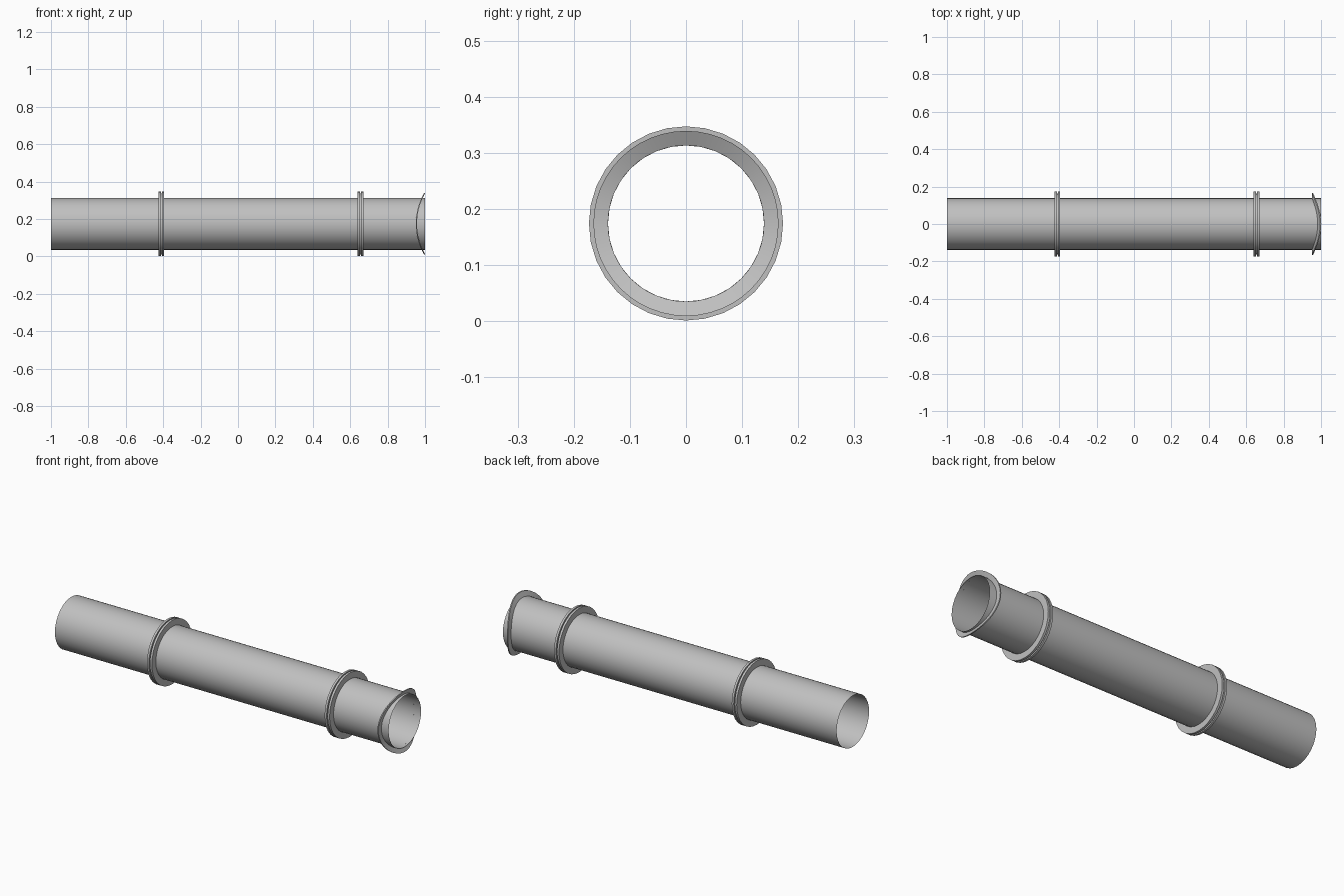
import bpy
import bmesh
from math import cos, sin, pi, sqrt, radians

cube = bpy.data.objects.get("Cube")
if cube:
    bpy.data.objects.remove(cube)

AXIS_Z = 0.174      # height of the duct's centre line
TUBE_R = 0.139
FLANGE_R = 0.173
SADDLE_R = 0.165
MAIN_R = 0.33       # radius of the larger duct the saddle fits on
SIDES = 32

steel = bpy.data.materials.new("galvanised_grey")
steel.use_nodes = True
grey = (0.53, 0.53, 0.53, 1)
steel.diffuse_color = grey
steel.node_tree.nodes["Principled BSDF"].inputs["Base Color"].default_value = grey


def sweep(name, points, closed, sides=SIDES):
    """Sweep a profile round the x axis; each point is a function of the angle."""
    bm = bmesh.new()
    rings = []
    for point in points:
        ring = []
        for i in range(sides):
            a = 2 * pi * i / sides
            x, r = point(a)
            ring.append(bm.verts.new((x, r * sin(a), AXIS_Z + r * cos(a))))
        rings.append(ring)
    pairs = list(zip(rings, rings[1:]))
    if closed:
        pairs.append((rings[-1], rings[0]))
    for p, q in pairs:
        for i in range(sides):
            j = (i + 1) % sides
            bm.faces.new((p[i], p[j], q[j], q[i]))
    bmesh.ops.recalc_face_normals(bm, faces=bm.faces)
    mesh = bpy.data.meshes.new(name)
    bm.to_mesh(mesh)
    bm.free()
    mesh.materials.append(steel)
    obj = bpy.data.objects.new(name, mesh)
    bpy.context.collection.objects.link(obj)
    bpy.ops.object.select_all(action="DESELECT")
    obj.select_set(True)
    bpy.context.view_layer.objects.active = obj
    bpy.ops.object.shade_smooth_by_angle(angle=radians(35))
    return obj


def fixed(x, r):
    return lambda a: (x, r)


def saddle(r, offset):
    """Point on the larger duct's wall, whose axis runs along y."""
    return lambda a: (0.951 + offset + MAIN_R - sqrt(MAIN_R**2 - (r * cos(a))**2), r)


# Open sheet-metal tube
sweep("duct_tube", [fixed(-1, TUBE_R), fixed(1, TUBE_R)], False)

# Paired flange rings with a recessed gasket at each joint
for label, x in (("right", -0.41), ("left", 0.655)):
    for side, sign in (("outer", -1), ("inner", 1)):
        near, far = x + sign * 0.003, x + sign * 0.015
        sweep(f"{label}_joint_{side}_flange",
              [fixed(near, TUBE_R), fixed(near, FLANGE_R),
               fixed(far, FLANGE_R), fixed(far, TUBE_R)], True)
    sweep(f"{label}_joint_gasket",
          [fixed(x - 0.003, 0.163), fixed(x + 0.003, 0.163)], False)

# Curved saddle collar at the branch end
sweep("saddle_collar",
      [saddle(TUBE_R, 0), saddle(SADDLE_R, 0),
       saddle(SADDLE_R, 0.006), saddle(TUBE_R, 0.006)], True, 48)
